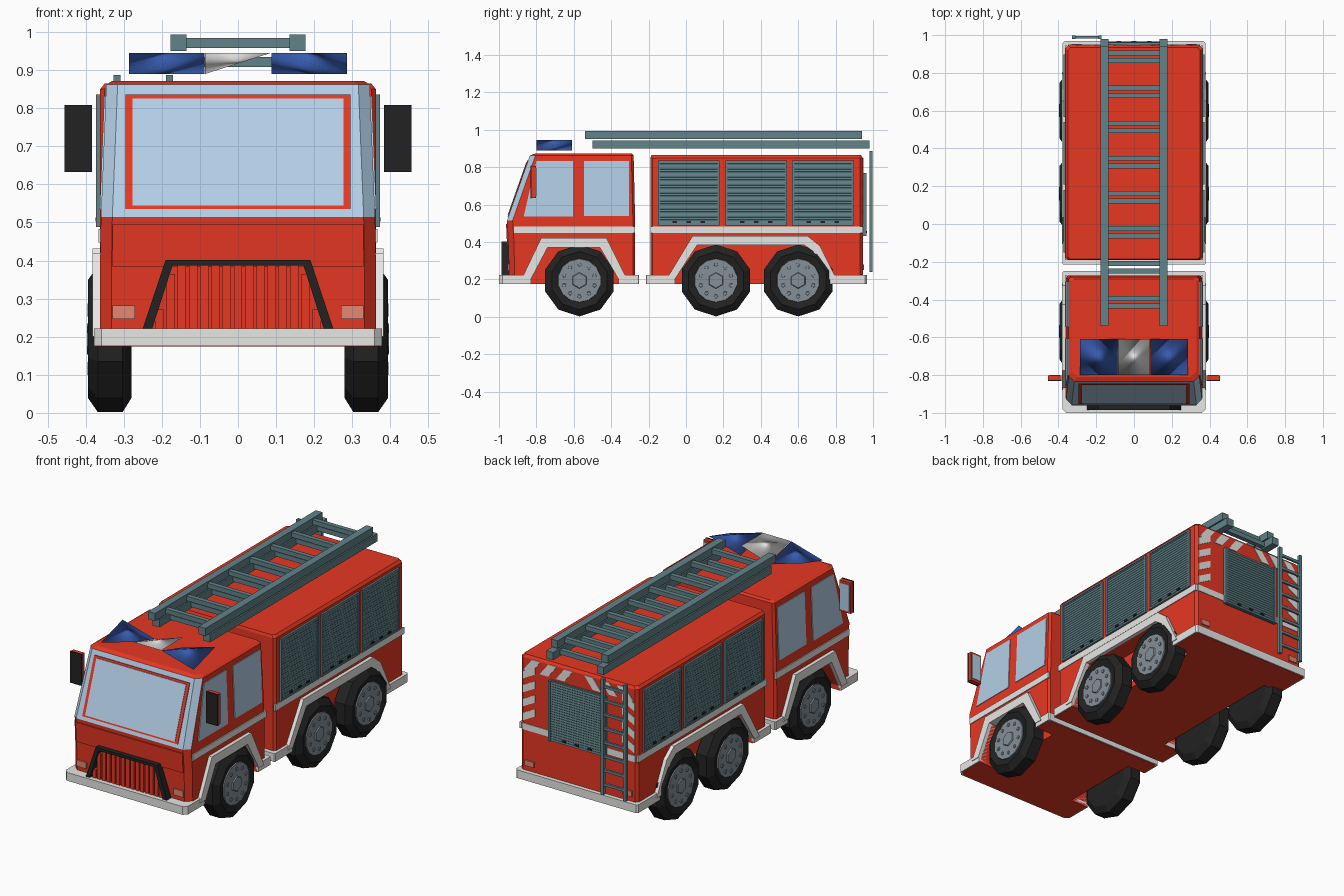
import bpy, bmesh, math
from mathutils import Vector

if "Cube" in bpy.data.objects:
    bpy.data.objects.remove(bpy.data.objects["Cube"])


def material(name, r, g, b):
    lin = lambda c: ((c / 255 + 0.055) / 1.055) ** 2.4 if c > 10 else c / 3294
    m = bpy.data.materials.new(name)
    m.diffuse_color = (lin(r), lin(g), lin(b), 1)
    m.use_nodes = True
    m.node_tree.nodes["Principled BSDF"].inputs["Base Color"].default_value = m.diffuse_color
    return m


RED = material("fire_red", 242, 58, 36)
WHITE = material("pale_grey", 233, 233, 232)
STEEL = material("blue_grey_metal", 98, 131, 138)
GLASS = material("pale_blue_glass", 180, 209, 232)
BLACK = material("black", 34, 34, 34)
BLUE = material("beacon_blue", 56, 92, 178)
LAMP = material("lamp_pink", 228, 135, 115)
RIM = material("rim_grey", 134, 144, 152)


def finish(name, bm, *mats):
    bmesh.ops.recalc_face_normals(bm, faces=bm.faces)
    me = bpy.data.meshes.new(name)
    bm.to_mesh(me)
    bm.free()
    for m in mats:
        me.materials.append(m)
    ob = bpy.data.objects.new(name, me)
    bpy.context.collection.objects.link(ob)
    return ob


def lofts(name, parts, *mats, mirror=False):
    """Each part is a list of rings of points, skinned and capped."""
    bm = bmesh.new()
    for sx in ((1, -1) if mirror else (1,)):
        for rings in parts:
            vs = [[bm.verts.new((p[0] * sx, p[1], p[2])) for p in r] for r in rings]
            n = len(vs[0])
            for a, b in zip(vs, vs[1:]):
                for i in range(n):
                    bm.faces.new((a[i], a[(i + 1) % n], b[(i + 1) % n], b[i]))
            bm.faces.new(vs[0])
            bm.faces.new(vs[-1])
    return finish(name, bm, *mats)


def prism(pts, vec):
    return [[Vector(p) for p in pts], [Vector(p) + Vector(vec) for p in pts]]


def box(x0, x1, y0, y1, z0, z1):
    return prism([(x0, y0, z0), (x1, y0, z0), (x1, y1, z0), (x0, y1, z0)], (0, 0, z1 - z0))


def side(yz, x0, x1):
    return prism([(x0, y, z) for y, z in yz], (x1 - x0, 0, 0))


def circle(x, y, z, r, n, turn=0.0):
    return [(x, y + r * math.sin(turn + math.tau * i / n), z - r * math.cos(turn + math.tau * i / n)) for i in range(n)]


def plan(z, y0, y1, w, c, d):
    """Rectangle with chamfered front (c) and back (d) corners."""
    return [(-w + c, y0, z), (w - c, y0, z), (w, y0 + c, z), (w, y1 - d, z),
            (w - d, y1, z), (-w + d, y1, z), (-w, y1 - d, z), (-w, y0 + c, z)]


# Wheel arch outlines (y, z)
front_in = [(-.83, .2), (-.74, .37), (-.46, .37), (-.36, .2)]
front_out = [(-.88, .2), (-.775, .42), (-.425, .42), (-.315, .2)]
rear_in = [(-.06, .2), (.06, .385), (.63, .385), (.68, .35), (.76, .2)]
rear_out = [(-.105, .2), (.035, .432), (.65, .432), (.715, .38), (.805, .2)]

# Cab, body and skirts (the red floor reaches out under the skirts)
cab = lofts("cab", [[plan(.174, -.993, -.256, .371, .02, .012), plan(.184, -.993, -.256, .371, .02, .012),
                     plan(.19, -.945, -.272, .362, .03, .012), plan(.4, -.95, -.272, .362, .03, .012),
                     plan(.515, -.957, -.272, .36, .03, .012), plan(.862, -.835, -.28, .346, .03, .012),
                     plan(.872, -.81, -.29, .33, .03, .012)]], RED, GLASS)
for f in cab.data.polygons:  # windscreen surround and its corner strips
    if .515 < f.center.z < .86 and f.normal.y < -.5:
        f.material_index = 1
body = lofts("equipment_body", [[plan(.174, -.209, .962, .371, .005, .01), plan(.184, -.209, .962, .371, .005, .01),
                                 plan(.19, -.19, .945, .362, .012, .015), plan(.85, -.19, .945, .362, .012, .015),
                                 plan(.865, -.185, .935, .35, .012, .015)]], RED)
cab_skirt = lofts("front_bumper_skirt", [[plan(z, -1, -.25, .378, .02, .005) for z in (.176, .222)]], WHITE)
body_skirt = lofts("rear_skirt", [[plan(z, -.215, .968, .378, .005, .01) for z in (.176, .222)]], WHITE)

# Wheel wells cut out of cab, body and skirts
for arch, targets in ((front_in, (cab, cab_skirt)), (rear_in, (body, body_skirt))):
    outline = [(arch[0][0], .1)] + arch + [(arch[-1][0], .1)]
    cutter = lofts("wheel_well_cutter", [side(outline, .262, .5)], RED, mirror=True)
    cutter.hide_render = True
    for ob in targets:
        mod = ob.modifiers.new("wells", 'BOOLEAN')
        mod.operation, mod.object, mod.solver = 'DIFFERENCE', cutter, 'EXACT'
        bpy.context.view_layer.objects.active = ob
        bpy.ops.object.modifier_apply(modifier="wells")
    bpy.data.objects.remove(cutter)

# White wheel arch trims
for name, o, i in (("front_arch_trim", front_out, front_in), ("rear_arch_trim", rear_out, rear_in)):
    lofts(name, [side([o[k], o[k + 1], i[k + 1], i[k]], .335, .382) for k in range(len(o) - 1)], WHITE, mirror=True)

# White waist stripes, sides and rear
lofts("waist_stripes", [box(.355, .366, -.92, -.272, .447, .483), box(.355, .366, -.19, .945, .447, .483),
                        box(.17, .35, .94, .949, .447, .483)], WHITE, mirror=True)

# Wheels
for name, y in (("front_wheel", -.57), ("middle_wheel", .16), ("rear_wheel", .6)):
    z = .194
    tyre = [circle(x, y, z, r, 10) for x, r in
            ((.28, .11), (.28, .155), (.303, .192), (.368, .192), (.394, .155), (.384, .118))]
    lofts(name + "_tyre", [tyre], BLACK, mirror=True)
    rim = [[circle(.37, y, z, .12, 14), circle(.39, y, z, .115, 14)],
           [circle(.38, y, z, .05, 6), circle(.396, y, z, .04, 6)]]
    for x, cy, cz in circle(.385, y, z, .085, 10):
        rim.append([circle(.385, cy, cz, .012, 5), circle(.395, cy, cz, .01, 5)])
    lofts(name + "_rim", rim, RIM, mirror=True)


# Windscreen: red seal with a glass pane on top
def screen(hw, z0, z1, off):
    y = lambda z: -.957 + (z - .515) * .122 / .347 - off
    return prism([(-hw, y(z0), z0), (hw, y(z0), z0), (hw, y(z1), z1), (-hw, y(z1), z1)], (0, .007, 0))


lofts("windscreen_seal", [screen(.295, .535, .836, .004)], RED)
lofts("windscreen_glass", [screen(.277, .544, .826, .007)], GLASS)

# Cab side windows, following the lean of the cab side
lean = lambda z: .36 - (z - .515) * .014 / .347
panes = ([(-.868, .535), (-.605, .535), (-.605, .832), (-.8, .832)],
         [(-.545, .54), (-.305, .54), (-.305, .832), (-.545, .832)])
lofts("side_windows", [prism([(lean(z) - .004, y, z) for y, z in p], (.008, 0, 0)) for p in panes], GLASS, mirror=True)

# Front panel, grille and headlights
lofts("bonnet_panel", [prism([(-.33, -.962, .495), (-.33, -.957, .385), (.33, -.957, .385), (.33, -.962, .495)],
                             (0, .012, 0))], RED)


def front_bar(a, b, c, d, y0, y1):
    return prism([(x, y0, z) for x, z in (a, b, c, d)], (0, y1 - y0, 0))


lofts("grille_frame", [front_bar((.25, .222), (.225, .222), (.172, .387), (.19, .402), -.986, -.945),
                       front_bar((0, .387), (0, .402), (.19, .402), (.172, .387), -.986, -.945)], BLACK, mirror=True)
slats = []
for k in range(15):
    x = (k - 7) * .0295
    top = min(.387, .222 + (.222 - abs(x)) * .165 / .052)
    slats.append(box(x - .011, x + .011, -.975, -.945, .222, top))
lofts("grille_slats", slats, RED)
lofts("headlights", [box(.27, .33, -.955, -.94, .247, .282)], LAMP, mirror=True)
lofts("tail_lights", [box(.275, .33, .94, .953, .25, .28)], LAMP, mirror=True)

# Door mirrors
lofts("mirror_housing", [box(.385, .455, -.825, -.803, .635, .807)], RED, mirror=True)
lofts("mirror_front_cover", [box(.384, .456, -.832, -.825, .633, .809)], BLACK, mirror=True)
lofts("mirror_glass", [box(.393, .447, -.803, -.799, .647, .795)], GLASS, mirror=True)


# Roller shutters: zigzag slat profile (outward depth, height)
def zigzag(z0, z1, rows):
    h = (z1 - z0) / rows
    pts = [(0, z0)]
    for k in range(rows):
        pts += [(.010, z0 + k * h + .001), (.0085, z0 + (k + 1) * h - .001)]
    return pts + [(0, z1)]


shutters, handles = [], []
for y0 in (-.15, .21, .567):
    y1 = y0 + .33
    shutters.append(prism([(.36 + d, y0, z) for d, z in zigzag(.49, .832, 24)], (0, .33, 0)))
    shutters += [box(.36, .373, y, y + .012, .49, .832) for y in (y0, y1 - .012)]
    shutters += [box(.36, .373, y0, y1, z, z + .01) for z in (.488, .826)]
    handles += [box(.365, .374, y0 + s - .012, y0 + s + .012, .502, .513) for s in (.09, .165, .24)]
lofts("side_shutters", shutters, STEEL, mirror=True)
lofts("side_shutter_handles", handles, BLACK, mirror=True)
lofts("rear_shutter", [prism([(-.17, .953 + d, z) for d, z in zigzag(.435, .768, 24)], (.34, 0, 0)),
                       box(-.175, .175, .94, .954, .433, .77)] +
      [box(x, x + .012, .95, .966, .433, .77) for x in (-.175, .163)], STEEL)
lofts("rear_shutter_handles", [box(x - .012, x + .012, .955, .967, .447, .458) for x in (-.08, 0, .08)], BLACK)

# Rear hazard stripes: chevrons rising towards the middle
stripes = []
for k in range(3):
    x = .035 + k * .1
    stripes.append(prism([(x, .942, .85), (x + .052, .942, .85), (x + .105, .942, .782), (x + .053, .942, .782)], (0, .007, 0)))
for k in range(4):
    z = .495 + k * .078
    stripes.append(prism([(.347, .942, z), (.347, .942, z + .042), (.268, .942, z + .085), (.268, .942, z + .043)], (0, .007, 0)))
lofts("rear_hazard_stripes", stripes, WHITE, mirror=True)

# Two stacked roof ladders
for name, y0, z0 in (("lower_roof_ladder", -.5, .9), ("upper_roof_ladder", -.54, .95)):
    parts = [box(s * .156 - .021, s * .156 + .021, y0, y0 + 1.48, z0, z0 + .043) for s in (1, -1)]
    for k in range(8):
        y = y0 + .106 + k * .1855
        parts.append(box(-.15, .15, y - .013, y + .013, z0 + .008, z0 + .034))
    lofts(name, parts, STEEL)

# Rear climbing ladder
parts = [box(x - .009, x + .009, .98, .998, .24, .887) for x in (-.318, -.18)]
parts += [box(-.318, -.18, .983, .995, .29 + k * .078, .305 + k * .078) for k in range(8)]
lofts("rear_ladder", parts, STEEL)


# Faceted roof beacons: four-cornered wedges with smooth shading
def wedge(name, corners, mat):
    bm = bmesh.new()
    v = [bm.verts.new(c) for c in corners]
    for t in ((0, 1, 2), (0, 1, 3), (0, 2, 3), (1, 2, 3)):
        bm.faces.new([v[i] for i in t]).smooth = True
    finish(name, bm, mat)


F, B, L, H = -.8, -.61, .89, .945
for name, s in (("left_beacon", -1), ("right_beacon", 1)):
    o, i = .286 * s, .088 * s
    wedge(name, [(o, F, L), (i, B, L), (i, F, H), (o, B, H)], BLUE)
wedge("centre_beacon", [(-.086, B, L), (-.086, F, H), (.086, F, H), (.086, B, H)], WHITE)
